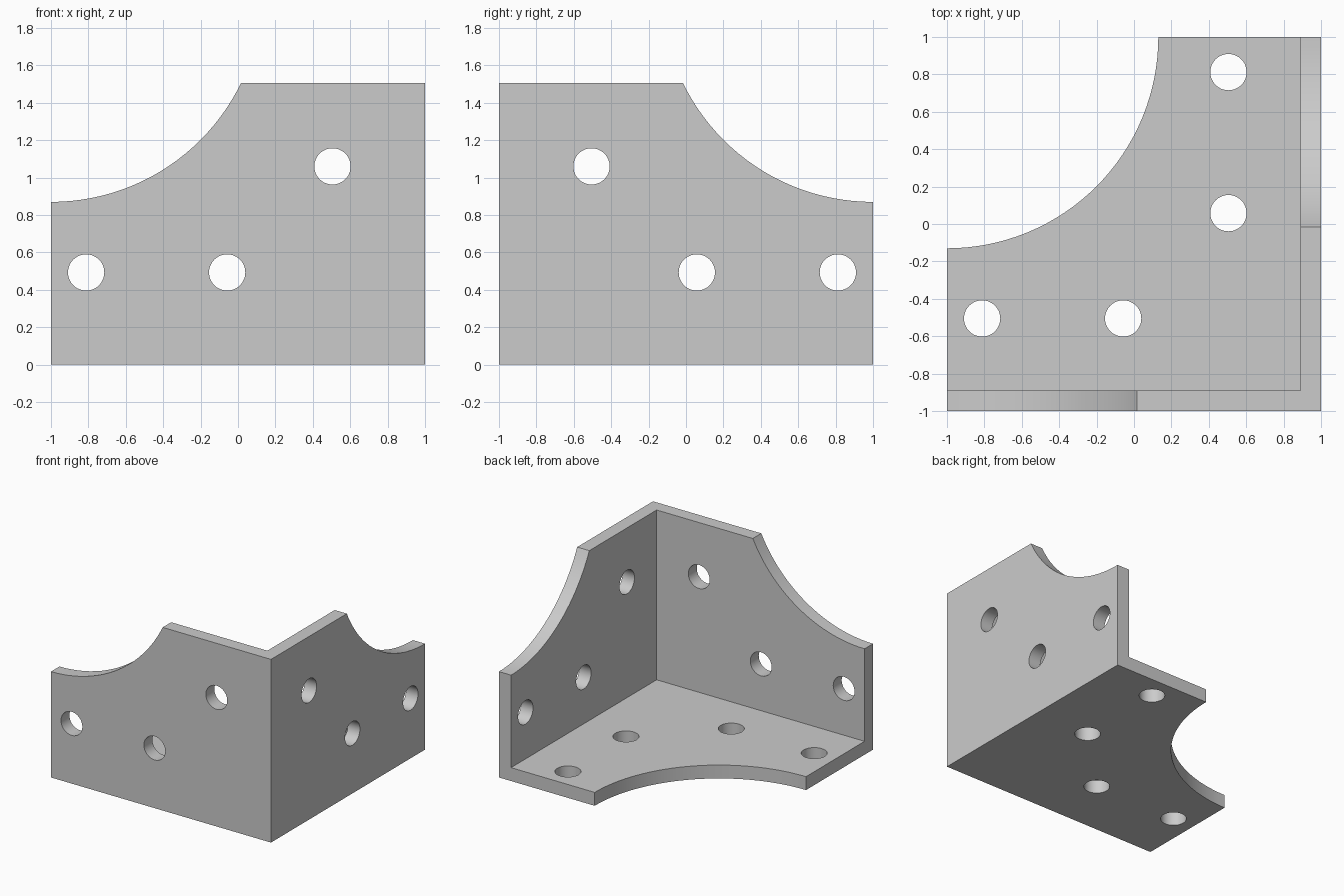
import bpy
from math import pi
from mathutils import Vector

if "Cube" in bpy.data.objects:
    bpy.data.objects.remove(bpy.data.objects["Cube"], do_unlink=True)

WALL = 0.11       # plate thickness
HEIGHT = 1.505
HOLE_R = 0.097
SCOOP_R = 1.13


def box(name, low, high):
    low, high = Vector(low), Vector(high)
    bpy.ops.mesh.primitive_cube_add(size=1, location=(low + high) / 2)
    ob = bpy.context.object
    ob.name = name
    ob.scale = high - low
    bpy.ops.object.transform_apply(location=True, rotation=False, scale=True)
    return ob


def rod(radius, centre, rotation, sides):
    bpy.ops.mesh.primitive_cylinder_add(vertices=sides, radius=radius, depth=0.6,
                                        location=centre, rotation=rotation)
    return bpy.context.object


def cut(target, cutter):
    mod = target.modifiers.new("cut", 'BOOLEAN')
    mod.operation = 'DIFFERENCE'
    mod.solver = 'EXACT'
    mod.object = cutter
    bpy.context.view_layer.objects.active = target
    bpy.ops.object.modifier_apply(modifier=mod.name)
    bpy.data.objects.remove(cutter, do_unlink=True)


# Corner of three plates: solid block with its inside removed
bracket = box("corner_bracket", (-1, -1, 0), (1, 1, HEIGHT))
cut(bracket, box("inside", (-1.5, WALL - 1, WALL), (1 - WALL, 1.5, 2)))

# Floor plate: curved scoop and four bolt holes
floor_mid = WALL / 2
cut(bracket, rod(SCOOP_R, (-1, 1, floor_mid), (0, 0, 0), 128))
for x, y in ((-0.812, -0.505), (-0.058, -0.505), (0.505, 0.058), (0.505, 0.812)):
    cut(bracket, rod(HOLE_R, (x, y, floor_mid), (0, 0, 0), 48))

# Front wall and its mirror, the left wall: scoop and three bolt holes each
wall_mid = 1 - WALL / 2
features = [(SCOOP_R, -1, 2.0, 128), (HOLE_R, -0.812, 0.493, 48),
            (HOLE_R, -0.058, 0.493, 48), (HOLE_R, 0.505, 1.06, 48)]
for radius, along, z, sides in features:
    cut(bracket, rod(radius, (along, -wall_mid, z), (pi / 2, 0, 0), sides))
    cut(bracket, rod(radius, (wall_mid, -along, z), (0, pi / 2, 0), sides))

# Plain grey finish
grey = bpy.data.materials.new("plain_grey")
grey.use_nodes = True
colour = (0.6, 0.6, 0.6, 1)
grey.diffuse_color = colour
for node in grey.node_tree.nodes:
    if node.type == 'BSDF_PRINCIPLED':
        node.inputs["Base Color"].default_value = colour
bracket.data.materials.clear()
bracket.data.materials.append(grey)
for face in bracket.data.polygons:
    face.material_index = 0

# Smooth curves, crisp edges
bpy.ops.object.select_all(action='DESELECT')
bracket.select_set(True)
bpy.context.view_layer.objects.active = bracket
bpy.ops.object.shade_smooth_by_angle(angle=pi / 6)
